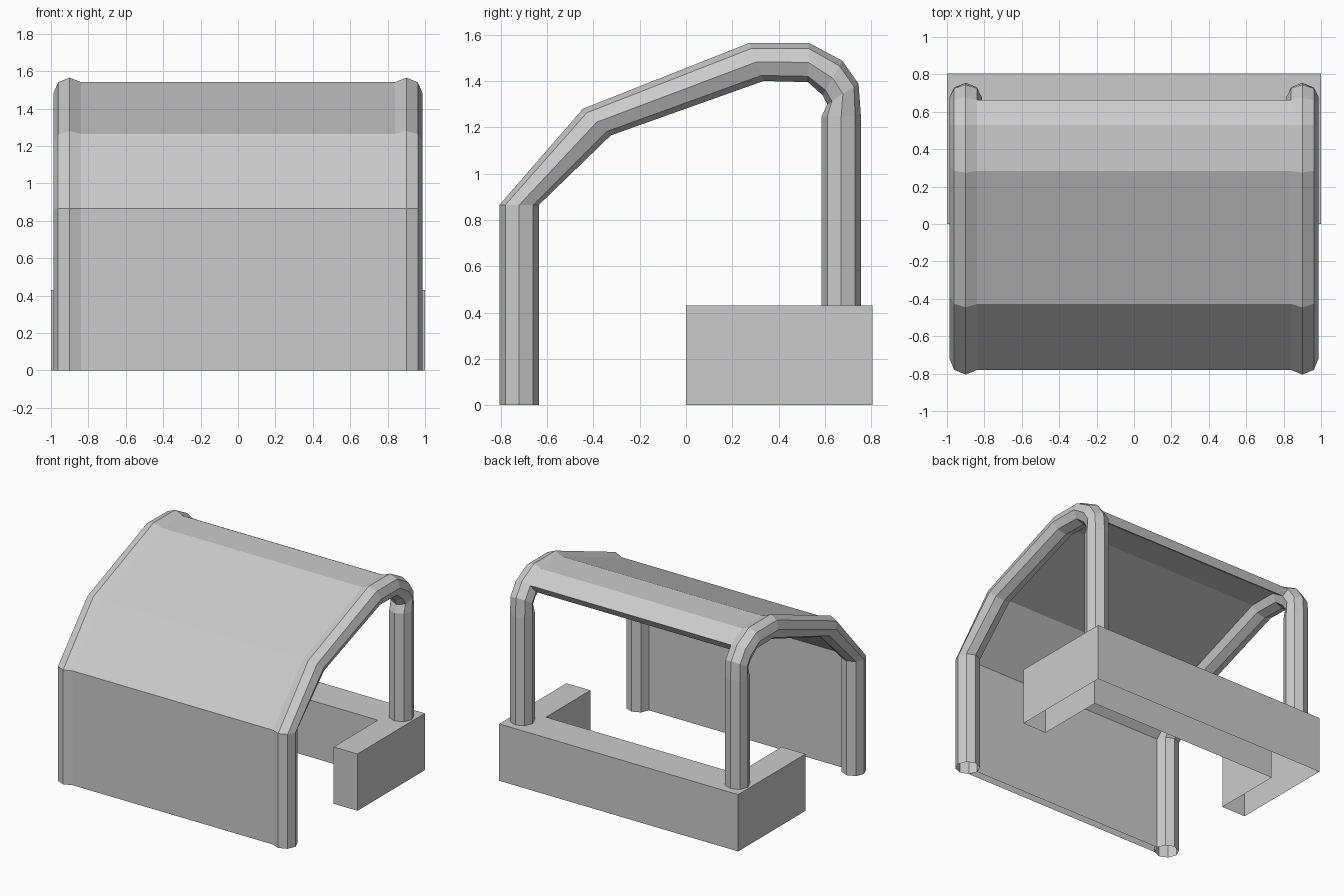
import bpy, bmesh
from math import cos, sin, pi
from mathutils import Vector

if "Cube" in bpy.data.objects:
    bpy.data.objects.remove(bpy.data.objects["Cube"])

R = 0.0865          # tube radius
TUBE_X = 0.9
# side path of the frame: (inner y, inner z, outer y, outer z) at each joint
JOINTS = [(-0.635, 0.0, -0.805, 0.0), (-0.635, 0.865, -0.805, 0.865),
          (-0.325, 1.165, -0.445, 1.28), (0.335, 1.40, 0.275, 1.565),
          (0.527, 1.395, 0.53, 1.565), (0.59, 1.338, 0.675, 1.487),
          (0.61, 1.30, 0.745, 1.388), (0.585, 1.245, 0.755, 1.25),
          (0.585, 0.43, 0.755, 0.43)]


def joint(j):
    """Centre and outward half-width of the tube at a joint."""
    a, b = Vector((0, j[0], j[1])), Vector((0, j[2], j[3]))
    return (a + b) / 2, (b - a) / 2


def make_object(name, bm):
    bmesh.ops.recalc_face_normals(bm, faces=bm.faces)
    mesh = bpy.data.meshes.new(name)
    bm.to_mesh(mesh)
    bm.free()
    obj = bpy.data.objects.new(name, mesh)
    bpy.context.collection.objects.link(obj)
    return obj


def bridge(bm, a, b, closed):
    n = len(a)
    for i in range(n if closed else n - 1):
        k = (i + 1) % n
        bm.faces.new((a[i], a[k], b[k], b[i]))


# Octagonal tube frame, mirrored to the other side
bm = bmesh.new()
rings = []
for j in JOINTS:
    c, d = joint(j)
    rings.append([bm.verts.new(Vector((TUBE_X + R * cos(t * pi / 4), 0, 0)) + c + d * sin(t * pi / 4))
                  for t in range(8)])
for a, b in zip(rings, rings[1:]):
    bridge(bm, a, b, True)
frame = make_object("tube_frame", bm)
frame.modifiers.new("Mirror", 'MIRROR').use_axis[0] = True

# Canopy sheet between the tubes, from the ground over the roof
bm = bmesh.new()
rows = []
for j in JOINTS[:6]:
    c, d = joint(j)
    xo, xi = TUBE_X - R * cos(pi / 4), TUBE_X - R
    outer = c + d * sin(pi / 4)
    rows.append([bm.verts.new(Vector((x, 0, 0)) + p)
                 for x, p in ((-xo, outer), (xo, outer), (xi, c), (-xi, c))])
for a, b in zip(rows, rows[1:]):
    bridge(bm, a, b, True)
bm.faces.new(rows[-1])
make_object("canopy_sheet", bm)

# U-shaped counter, open underneath
bm = bmesh.new()
plan = [(-1, 0), (-0.8, 0), (-0.8, 0.53), (0.8, 0.53), (0.8, 0), (1, 0), (1, 0.805), (-1, 0.805)]
low = [bm.verts.new((x, y, 0)) for x, y in plan]
top = [bm.verts.new((x, y, 0.43)) for x, y in plan]
bridge(bm, low, top, True)
bm.faces.new(top)
make_object("counter", bm)
